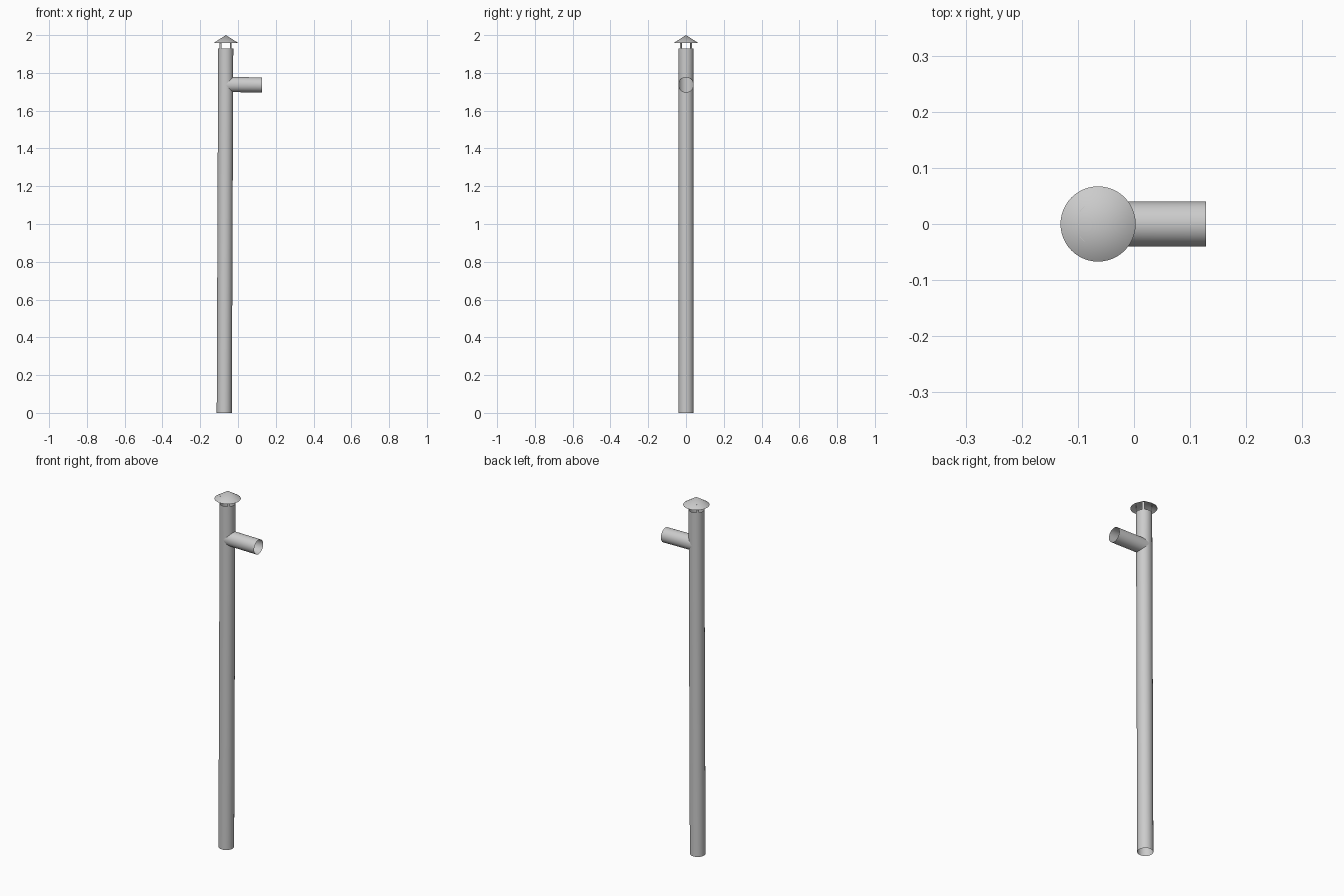
import bpy, bmesh
from math import sin, cos, pi

if "Cube" in bpy.data.objects:
    bpy.data.objects.remove(bpy.data.objects["Cube"])

N = 48            # sides of every round part
R = 0.04          # pipe radius
CX = -0.065       # pipe axis near the top
ZB = 1.738        # branch height
TOP = 1.93
LEAN = 0.004      # the pipe leans very slightly
ANG = [2 * pi * i / N for i in range(N)]


def axis_x(z):
    return CX - LEAN * (TOP - z)


def finish(bm, name, smooth=True):
    bmesh.ops.remove_doubles(bm, verts=bm.verts, dist=1e-5)
    bmesh.ops.recalc_face_normals(bm, faces=bm.faces)
    me = bpy.data.meshes.new(name)
    bm.to_mesh(me)
    bm.free()
    ob = bpy.data.objects.new(name, me)
    bpy.context.collection.objects.link(ob)
    if smooth:
        bpy.ops.object.select_all(action='DESELECT')
        ob.select_set(True)
        bpy.context.view_layer.objects.active = ob
        bpy.ops.object.shade_smooth_by_angle(angle=pi / 6)
    return ob


def loft(bm, ring_a, ring_b):
    a = [bm.verts.new(p) for p in ring_a]
    b = [bm.verts.new(p) for p in ring_b]
    for i in range(N):
        j = (i + 1) % N
        bm.faces.new((a[i], a[j], b[j], b[i]))


def pipe_ring(height):
    pts = []
    for t in ANG:
        z = height(t)
        pts.append((axis_x(z) + R * cos(t), R * sin(t), z))
    return pts


# Main pipe, open at both ends, with a saddle-shaped opening for the branch
bm = bmesh.new()
loft(bm, pipe_ring(lambda t: 0), pipe_ring(lambda t: ZB - R * max(cos(t), 0)))
loft(bm, pipe_ring(lambda t: ZB + R * max(cos(t), 0)), pipe_ring(lambda t: TOP))
finish(bm, "main_pipe")

# Side branch, mitred to fit the pipe
bm = bmesh.new()
loft(bm,
     [(axis_x(ZB + R * sin(t)) + abs(R * sin(t)), R * cos(t), ZB + R * sin(t)) for t in ANG],
     [(0.128, R * cos(t), ZB - 0.002 + R * sin(t)) for t in ANG])
finish(bm, "side_branch")

# Conical rain cap, open underneath
bm = bmesh.new()
bmesh.ops.create_cone(bm, cap_ends=False, segments=N, radius1=0.067, radius2=0, depth=0.043)
bmesh.ops.translate(bm, verts=bm.verts, vec=(CX + 0.001, 0, 2 - 0.0215))
finish(bm, "rain_cap")

# Four flat straps holding the cap
for k in range(4):
    t = pi / 4 + k * pi / 2
    bm = bmesh.new()
    bmesh.ops.create_cube(bm, size=1)
    r = 0.038
    for v in bm.verts:
        u, w = r + v.co.x * 0.002, v.co.y * 0.012
        z = 1.9425 + v.co.z * 0.065
        v.co = (CX + u * cos(t) - w * sin(t), u * sin(t) + w * cos(t), z)
    finish(bm, f"cap_strap_{k + 1}", smooth=False)
